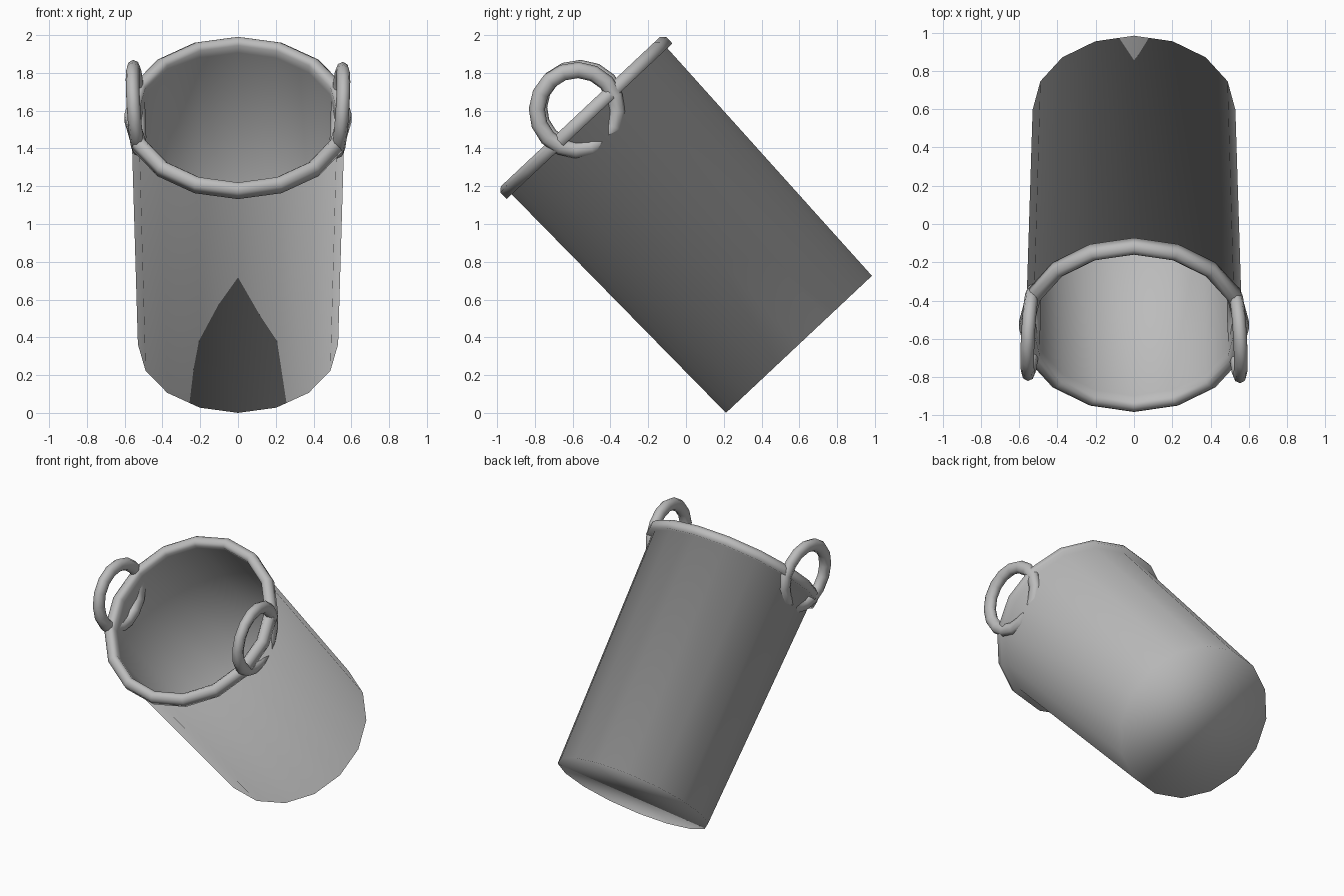
import bpy, bmesh, math
from mathutils import Matrix, Vector

cube = bpy.data.objects.get("Cube")
if cube:
    bpy.data.objects.remove(cube, do_unlink=True)

grey = bpy.data.materials.new("Plain Grey")
GREY = (0.5, 0.5, 0.5, 1.0)
grey.diffuse_color = GREY
grey.use_nodes = True
grey.node_tree.nodes["Principled BSDF"].inputs["Base Color"].default_value = GREY

# Tilted frame of the bucket: origin at the centre of its base
TILT = Matrix.Translation((0, 0.598, 0.363)) @ Matrix.Rotation(math.radians(43.2), 4, 'X')


def finish(bm, name, matrix):
    bmesh.ops.recalc_face_normals(bm, faces=bm.faces)
    bm.transform(matrix)
    for f in bm.faces:
        f.smooth = True
    me = bpy.data.meshes.new(name)
    bm.to_mesh(me)
    bm.free()
    me.materials.append(grey)
    ob = bpy.data.objects.new(name, me)
    bpy.context.collection.objects.link(ob)
    return ob


def sweep(bm, rings, close):
    """Skin a list of equal vertex loops."""
    pairs = list(zip(rings, rings[1:]))
    if close:
        pairs.append((rings[-1], rings[0]))
    for a, b in pairs:
        n = len(a)
        for i in range(n):
            j = (i + 1) % n
            bm.faces.new((a[i], a[j], b[j], b[i]))


def circle(bm, r, z, n=16):
    return [bm.verts.new((r * math.sin(2 * math.pi * i / n),
                          r * math.cos(2 * math.pi * i / n), z)) for i in range(n)]


# Bucket: outer wall, rolled rim, inner wall and floor turned from one profile
profile = [(0.53, 0.0), (0.565, 1.62), (0.602, 1.62), (0.602, 1.668),
           (0.578, 1.69), (0.548, 1.69), (0.53, 1.672), (0.53, 1.62), (0.50, 0.03)]
bm = bmesh.new()
loops = [circle(bm, r, z) for r, z in profile]
sweep(bm, loops, False)
bm.faces.new(loops[0])
bm.faces.new(loops[-1])
finish(bm, "bucket", TILT)


# Ring handles through the wall, leaning slightly outwards
def handle(name, side, t, s):
    bm = bmesh.new()
    major, minor, flat = 0.213, 0.043, 0.036
    rings = []
    for i in range(16):
        a = 2 * math.pi * i / 16
        ring = []
        for k in range(8):
            b = 2 * math.pi * k / 8
            r = major + minor * math.cos(b)
            ring.append(bm.verts.new((flat * math.sin(b), r * math.cos(a), r * math.sin(a))))
        rings.append(ring)
    sweep(bm, rings, True)
    place = Matrix.Translation((side * 0.54, t, s)) @ Matrix.Rotation(side * math.radians(5), 4, 'Y')
    finish(bm, name, TILT @ place)


handle("left_handle", 1, -0.008, 1.708)
handle("right_handle", -1, 0.008, 1.708)
